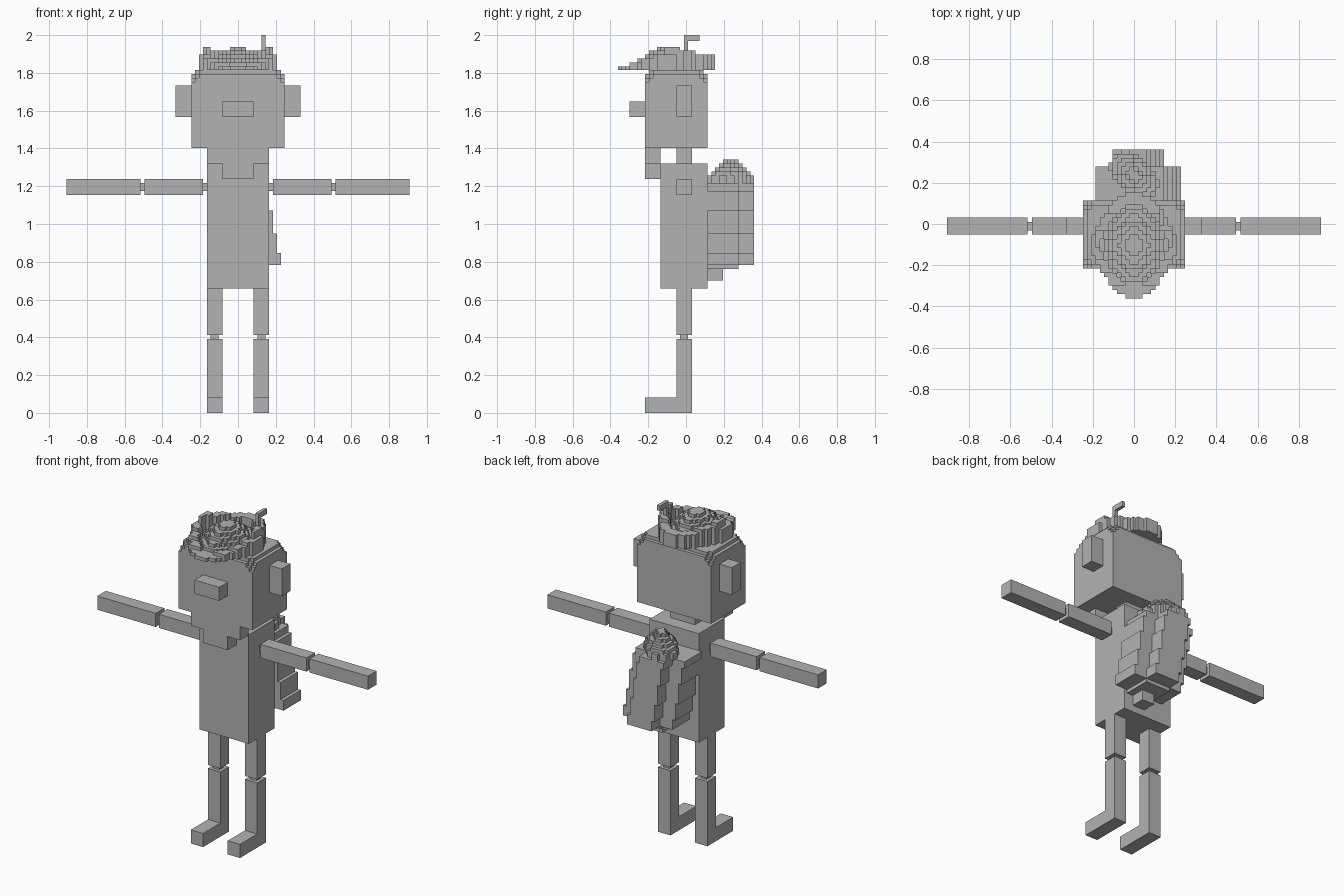
import bpy
import bmesh
from mathutils import Vector

cube = bpy.data.objects.get("Cube")
if cube:
    bpy.data.objects.remove(cube)

V = 2 / 97  # size of one block

grey = bpy.data.materials.new("plain grey")
grey.use_nodes = True
COLOUR = (0.45, 0.45, 0.45, 1)
grey.diffuse_color = COLOUR
grey.node_tree.nodes["Principled BSDF"].inputs["Base Color"].default_value = COLOUR


def place(p):
    return Vector((p[0] * V, (p[1] - 0.5) * V, p[2] * V))


def finish(name, bm):
    mesh = bpy.data.meshes.new(name)
    bm.normal_update()
    bm.to_mesh(mesh)
    bm.free()
    mesh.materials.append(grey)
    bpy.context.collection.objects.link(bpy.data.objects.new(name, mesh))


def box(name, x, y, z):
    """Box from three ranges in block units."""
    bm = bmesh.new()
    bmesh.ops.create_cube(bm, size=1)
    for v in bm.verts:
        v.co = place([r[0] if c < 0 else r[1] for c, r in zip(v.co, (x, y, z))])
    finish(name, bm)


def pair(name, x, y, z):
    box("left_" + name, x, y, z)
    box("right_" + name, (-x[1], -x[0]), y, z)


def blocks(name, cells):
    """Outer skin of a set of unit blocks."""
    bm = bmesh.new()
    verts = {}

    def vert(p):
        if p not in verts:
            verts[p] = bm.verts.new(place(p))
        return verts[p]

    for c in sorted(cells):
        for axis in range(3):
            u, w = (axis + 1) % 3, (axis + 2) % 3
            for side in (0, 1):
                near = list(c)
                near[axis] += 2 * side - 1
                if tuple(near) in cells:
                    continue
                ring = []
                for a, b in ((0, 0), (1, 0), (1, 1), (0, 1)):
                    p = list(c)
                    p[axis] += side
                    p[u] += a
                    p[w] += b
                    ring.append(vert(tuple(p)))
                bm.faces.new(ring if side else ring[::-1])
    finish(name, bm)


# Legs and feet
pair("foot", (4, 8), (-10, -2), (0, 4))
pair("lower_leg", (4, 8), (-2, 2), (0, 19))
pair("knee", (5, 7), (-1, 1), (19, 20))
pair("upper_leg", (4, 8), (-2, 2), (20, 32))

# Body and arms
box("body", (-8, 8), (-6, 6), (32, 64))
pair("shoulder", (8, 9), (-1, 1), (57, 59))
pair("upper_arm", (9, 24), (-2, 2), (56, 60))
pair("elbow", (24, 25), (-1, 1), (57, 59))
pair("lower_arm", (25, 44), (-2, 2), (56, 60))

# Head and face
box("neck", (-4, 4), (-2, 2), (64, 68))
box("head", (-12, 12), (-10, 6), (68, 85))
box("beard", (-8, 8), (-10, -6), (64, 68))
box("beard_tip", (-4, 4), (-10, -6), (60, 64))
box("nose", (-4, 4), (-14, -10), (76, 80))
pair("ear", (12, 16), (-2, 2), (76, 84))

# Top of the head with stepped corners
top = set()
for x in range(-12, 12):
    for y in range(-10, 6):
        a, b = min(x + 12, 11 - x), min(y + 10, 5 - y)
        for z in range(85, 88):
            if a + b > z - 85 and not (z == 87 and min(a, b) == 0):
                top.add((x, y, z))
blocks("head_top", top)

# Hat: pointed brim, low in front and turned up at sides and back, round a mound
hat = set()
for x in range(-10, 10):
    for y in range(-17, 8):
        ax, dy = abs(x + 0.5), y + 5
        s = (ax / 10) ** 1.4 + (abs(dy) / 12.6) ** 1.4
        if s > 1.06:
            continue
        height = max(1, round(6.4 * (1 - s / 0.8)))
        if s > 0.72:
            wall = 1 + (dy + 12) // 3 if dy < 0 else 6 - dy // 4
            height = max(1, min(wall, 6 if ax < 8.6 else 4, 6))
            if dy > 8:
                height = 4
        for z in range(height):
            hat.add((x, y, 88 + z))
blocks("hat", hat)

# Feather
box("feather_stem", (6, 7), (0, 1), (92, 97))
box("feather_tip", (6, 7), (1, 4), (95.5, 97))

# Quiver: cross-shaped tube leaning sideways in steps
quiver = set()
for z in range(37, 59):
    lean = min(4, int((62 - z) / 5.5))
    for x in range(-9, 7):
        middle = -5 <= x < 3
        for y in range(6, 18):
            if (middle or y < 14) and (z > 37 or (middle and y < 14)):
                quiver.add((x + lean, y, z))
blocks("quiver", quiver)
box("quiver_tip", (1, 5), (6, 10), (34, 37))

# Bundle at the quiver mouth, a slanting mound
bundle = set()
for x in range(-8, 8):
    for y in range(6, 18):
        dx, dy = x + 0.5, y - 11.5
        r = (((dx - dy) / 9.4) ** 2 + ((dx + dy) / 6) ** 2) ** 0.5
        if r < 1:
            for z in range(59, 61 + round(5 * (1 - r))):
                bundle.add((x, y, z))
blocks("bundle", bundle)
